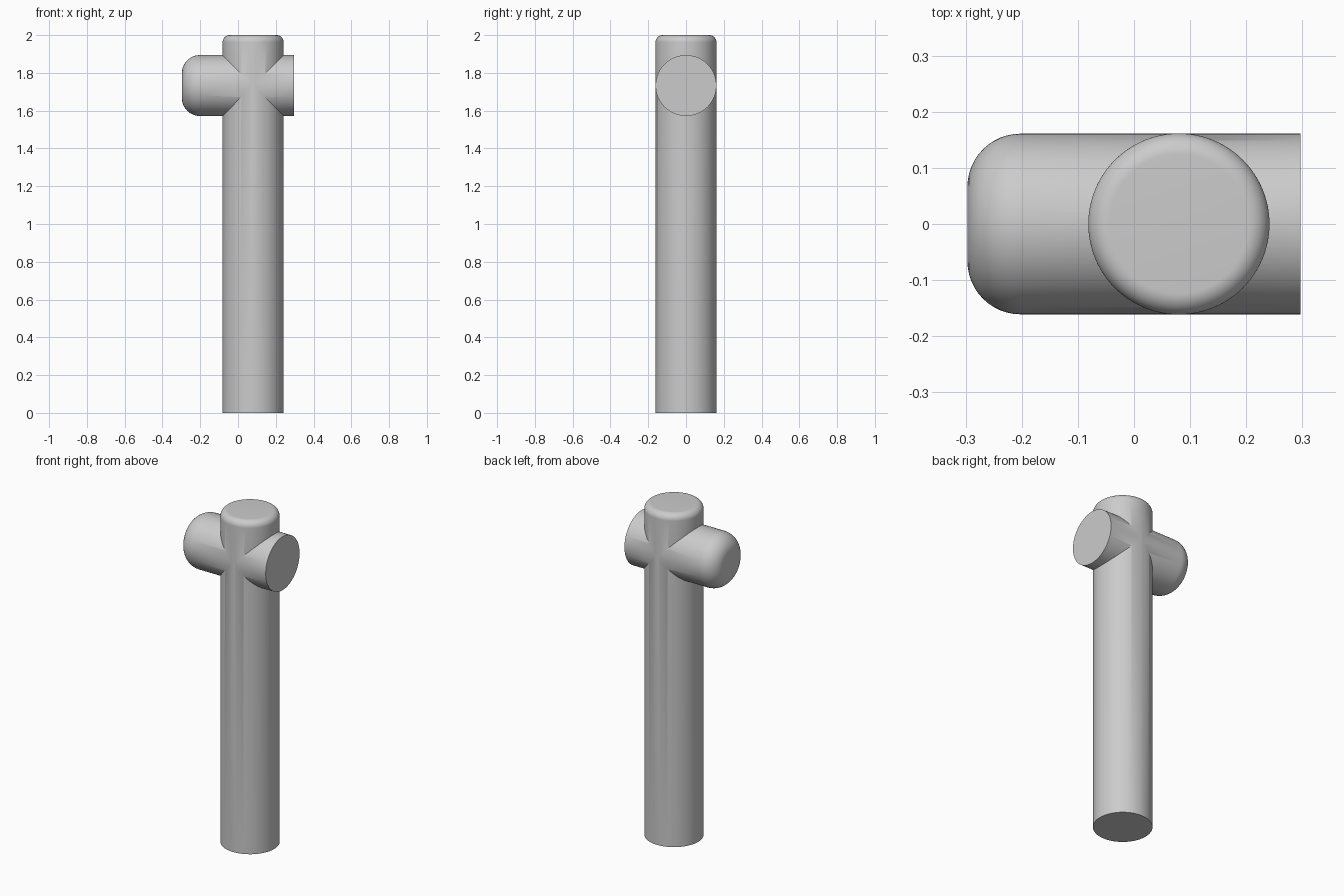
import bpy, math
from mathutils import Matrix

cube = bpy.data.objects.get("Cube")
if cube:
    bpy.data.objects.remove(cube, do_unlink=True)

RADIUS = 0.161
SEGMENTS = 96
POST_X = 0.08
ARM_Z = 1.733

grey = bpy.data.materials.new("plain_grey")
grey.use_nodes = True
colour = (0.6, 0.6, 0.6, 1)
grey.diffuse_color = colour
grey.node_tree.nodes["Principled BSDF"].inputs["Base Color"].default_value = colour


def rounded_rod(name, length, radius, fillet, steps=12):
    """Closed rod along +z from the origin, with a rounded far end."""
    rings = [(radius, 0)]
    for i in range(steps + 1):
        a = math.pi / 2 * i / steps
        rings.append((radius - fillet + fillet * math.cos(a),
                      length - fillet + fillet * math.sin(a)))
    verts = [(r * math.cos(t), r * math.sin(t), z)
             for r, z in rings
             for t in (math.tau * k / SEGMENTS for k in range(SEGMENTS))]
    n = SEGMENTS
    faces = [(j * n + k, j * n + (k + 1) % n, (j + 1) * n + (k + 1) % n, (j + 1) * n + k)
             for j in range(len(rings) - 1) for k in range(n)]
    faces.append(tuple(reversed(range(n))))
    faces.append(tuple(range((len(rings) - 1) * n, len(rings) * n)))
    mesh = bpy.data.meshes.new(name)
    mesh.from_pydata(verts, [], faces)
    mesh.materials.append(grey)
    obj = bpy.data.objects.new(name, mesh)
    bpy.context.collection.objects.link(obj)
    return obj


# Upright post with a softly rounded top
post = rounded_rod("post_with_cross_arm", 2.0, RADIUS + 0.0005, 0.038)
post.data.transform(Matrix.Translation((POST_X, 0, 0)))

# Cross arm: flat on its left end, rounded on its right end
arm = rounded_rod("cross_arm", 0.594, RADIUS, 0.095)
arm.data.transform(Matrix.Translation((0.297, 0, ARM_Z)) @ Matrix.Rotation(-math.pi / 2, 4, "Y"))

# Fuse the arm into the post
union = post.modifiers.new("fuse_arm", "BOOLEAN")
union.operation = "UNION"
union.solver = "EXACT"
union.object = arm
bpy.ops.object.select_all(action="DESELECT")
bpy.context.view_layer.objects.active = post
post.select_set(True)
bpy.ops.object.modifier_apply(modifier=union.name)
bpy.data.objects.remove(arm, do_unlink=True)
bpy.ops.object.shade_smooth_by_angle(angle=math.radians(30))
